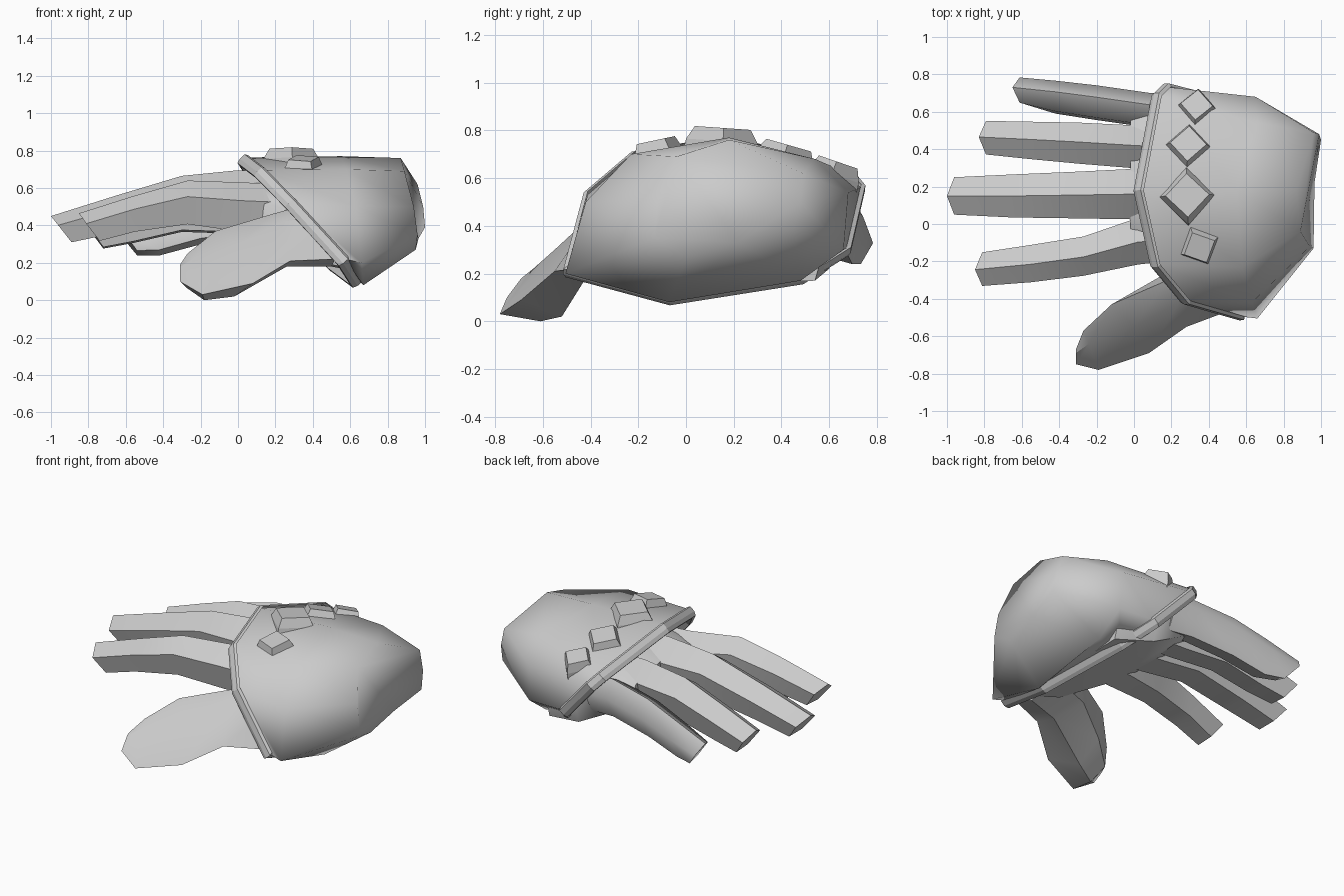
import bpy, bmesh, math
from mathutils import Vector, Matrix

cube = bpy.data.objects.get("Cube")
if cube:
    bpy.data.objects.remove(cube, do_unlink=True)

grey = bpy.data.materials.new("plain grey")
grey.use_nodes = True
colour = (0.6, 0.6, 0.6, 1)
grey.diffuse_color = colour
grey.node_tree.nodes["Principled BSDF"].inputs["Base Color"].default_value = colour


def loft(name, rings, caps=True, smooth=None):
    """Skin a list of equal-length point rings."""
    bm = bmesh.new()
    loops = [[bm.verts.new(p) for p in ring] for ring in rings]
    n = len(loops[0])
    for a, b in zip(loops, loops[1:]):
        for i in range(n):
            j = (i + 1) % n
            bm.faces.new((a[i], a[j], b[j], b[i]))
    if caps:
        bm.faces.new(loops[0][::-1])
        bm.faces.new(loops[-1])
    bmesh.ops.recalc_face_normals(bm, faces=bm.faces)
    mesh = bpy.data.meshes.new(name)
    bm.to_mesh(mesh)
    bm.free()
    mesh.materials.append(grey)
    obj = bpy.data.objects.new(name, mesh)
    bpy.context.collection.objects.link(obj)
    if smooth:
        bpy.ops.object.select_all(action="DESELECT")
        obj.select_set(True)
        bpy.context.view_layer.objects.active = obj
        bpy.ops.object.shade_smooth_by_angle(angle=math.radians(smooth))
    return obj


# Slanted cuff opening, as a (y, z) outline lying on a tilted plane
outline = [(.18, .76), (-.23, .69), (-.43, .52), (-.515, .2), (-.07, .08),
           (.5, .17), (.69, .29), (.75, .55), (.7, .61)]
normal = Vector((1, .07, .9)).normalized()


def opening(scale, shift):
    ring = []
    for y, z in outline:
        y, z = .12 + (y - .12) * scale, .42 + (z - .42) * scale
        ring.append(Vector((.71 - .07 * y - .9 * z, y, z)) + normal * shift)
    return ring


# Cuff shell: opening, widest part, tapered closed end
middle = [(.55, .18, .77), (.58, -.23, .70), (.63, -.42, .50), (.66, -.505, .2),
          (.67, -.07, .08), (.67, .48, .17), (.66, .66, .3), (.65, .68, .54),
          (.66, .54, .68)]
end = [(.87, .18, .76), (.89, -.04, .69), (.94, -.12, .5), (.96, -.13, .35),
       (.95, 0, .27), (.965, .22, .33), (1, .45, .39), (.99, .48, .5),
       (.96, .49, .62)]
loft("cuff", [opening(.86, .05), opening(.97, .02), middle, end], smooth=80)

# Raised lip round the opening
loft("cuff_rim", [opening(.88, .06), opening(.93, -.03), opening(.98, -.03),
                  opening(1.0, -.005), opening(1.0, .03), opening(.97, .04)],
     caps=False)

# Palm, running into the cuff
palm = []
for x, y0, y1, top, edge, low in [(-.02, -.14, .6, .62, .5, .42),
                                  (.12, -.19, .66, .65, .52, .34),
                                  (.35, -.3, .66, .64, .48, .22),
                                  (.6, -.36, .6, .58, .43, .17)]:
    palm.append([(x, .15, top), (x, y0 + .08, top - .05), (x, y0, edge),
                 (x, y0 + .04, low), (x, .2, low - .01), (x, y1 - .06, low),
                 (x, y1, edge - .05), (x, y1 - .06, edge + .04)])
loft("palm", palm, smooth=60)


# Fingers: ridged five-sided sections (x, y, half width, top, bottom),
# ending in a nose that slopes back under the ridge
def finger(name, sections, roll):
    rings = []
    turn = Matrix.Rotation(math.radians(roll), 3, "X")
    for k, (x, y, w, top, low) in enumerate(sections):
        slope = .11 if k == len(sections) - 1 else 0
        shape = [(-w, .15), (0, .5), (w, .15), (w * .65, -.5), (-w * .65, -.5)]
        rings.append([Vector((x + slope * (.5 - v), y, (top + low) / 2))
                      + turn @ Vector((0, u, v * (top - low))) for u, v in shape])
    loft(name, rings, smooth=60)


finger("index_finger", [(.25, -.07, .12, .62, .36), (.02, -.09, .125, .63, .37),
                        (-.27, -.17, .105, .64, .41), (-.55, -.21, .1, .56, .37),
                        (-.85, -.24, .09, .465, .32)], 3)
finger("middle_finger", [(.2, .15, .14, .69, .38), (0, .16, .135, .695, .38),
                         (-.3, .155, .125, .665, .42), (-.65, .15, .115, .56, .36),
                         (-1, .15, .1, .45, .31)], 0)
finger("ring_finger", [(.2, .4, .12, .64, .36), (0, .41, .115, .65, .36),
                       (-.3, .43, .11, .62, .37), (-.56, .445, .1, .53, .31),
                       (-.83, .46, .09, .43, .28)], -4)
finger("little_finger", [(.25, .59, .09, .58, .34), (.08, .605, .09, .59, .35),
                         (-.2, .645, .09, .55, .31), (-.42, .675, .085, .48, .25),
                         (-.65, .71, .07, .4, .25)], -16)

# Thumb: top edge, ridge, front edge, underside, back edge
thumb = [[(.5, -.2, .55), (.5, -.38, .46), (.52, -.46, .22), (.5, -.34, .18), (.45, -.15, .25)],
         [(.18, -.3, .46), (.24, -.42, .42), (.28, -.55, .21), (.26, -.42, .18), (.16, -.27, .26)],
         [(-.12, -.43, .37), (.0, -.55, .3), (.08, -.69, .09), (-.02, -.52, .02), (-.09, -.43, .18)],
         [(-.27, -.57, .25), (-.24, -.64, .22), (-.19, -.78, .03), (-.18, -.61, .0), (-.24, -.55, .1)],
         [(-.31, -.67, .19), (-.31, -.69, .18), (-.31, -.75, .1), (-.28, -.7, .07), (-.3, -.66, .12)]]
loft("thumb", thumb, smooth=32)

# Knuckle studs: truncated pyramids (centre, half diagonal, turn, tilt about x)
studs = [((.335, .62, .615), .11, -5, -19), ((.29, .415, .685), .125, -3, -16),
         ((.285, .15, .755), .15, 2, -4), ((.35, -.115, .705), .115, 25, 12)]
for k, (pos, size, spin, tilt) in enumerate(studs):
    place = (Matrix.Translation(pos) @ Matrix.Rotation(math.radians(tilt), 4, "X")
             @ Matrix.Rotation(math.radians(spin), 4, "Z"))
    rings = [[place @ Vector((r * math.cos(a * math.pi / 2), r * math.sin(a * math.pi / 2), z))
              for a in range(4)]
             for r, z in ((size * 1.05, -.04), (size, 0), (size * .78, .055))]
    loft("knuckle_stud_%d" % (k + 1), rings)
